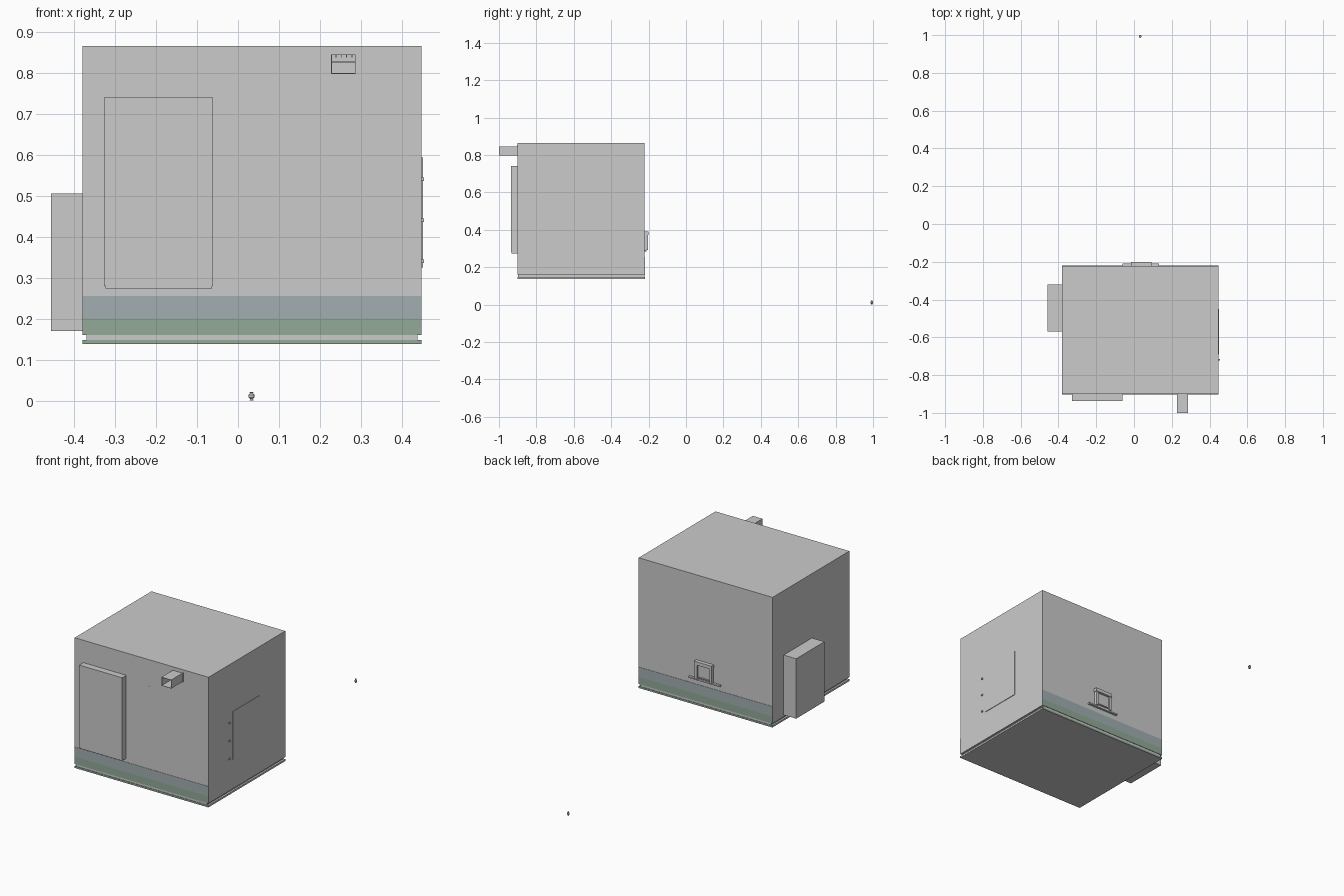
import bpy, bmesh, math

if "Cube" in bpy.data.objects:
    bpy.data.objects.remove(bpy.data.objects["Cube"])


def material(name, rgb):
    m = bpy.data.materials.new(name)
    m.diffuse_color = (*rgb, 1)
    m.use_nodes = True
    m.node_tree.nodes["Principled BSDF"].inputs["Base Color"].default_value = m.diffuse_color
    return m


def finish(name, bm, mat=None):
    bmesh.ops.recalc_face_normals(bm, faces=bm.faces)
    me = bpy.data.meshes.new(name)
    bm.to_mesh(me)
    bm.free()
    ob = bpy.data.objects.new(name, me)
    bpy.context.collection.objects.link(ob)
    if mat:
        me.materials.append(mat)
    return ob


def box(name, x, y, z, mat=None):
    """Axis-aligned box from (min, max) pairs."""
    bm = bmesh.new()
    bmesh.ops.create_cube(bm, size=1)
    for v in bm.verts:
        v.co = [(a + b) / 2 + c * (b - a) for (a, b), c in zip((x, y, z), v.co)]
    return finish(name, bm, mat)


def lathe(name, profile, centre, steps=12):
    """Spin a (radius, height) profile about z."""
    bm = bmesh.new()
    vs = [bm.verts.new((r, 0, h)) for r, h in profile]
    es = [bm.edges.new(p) for p in zip(vs, vs[1:])]
    bmesh.ops.spin(bm, geom=vs + es, cent=(0, 0, 0), axis=(0, 0, 1),
                   angle=math.tau, steps=steps)
    bmesh.ops.remove_doubles(bm, verts=bm.verts, dist=1e-5)
    bmesh.ops.translate(bm, verts=bm.verts, vec=centre)
    return finish(name, bm)


slate = material("damp_slate", (0.36, 0.43, 0.44))
moss = material("damp_moss", (0.29, 0.40, 0.31))

X0, X1, Y0, Y1 = -0.38, 0.448, -0.90, -0.222

# Room shell, recessed plinth and floor slab
box("room_walls", (X0, X1), (Y0, Y1), (0.16, 0.865))
box("plinth", (X0 + 0.01, X1 - 0.01), (Y0 + 0.001, Y1 - 0.001), (0.147, 0.161))
box("floor_slab", (X0, X1), (Y0, Y1), (0.138, 0.148))

# Damp stain bands along front and back walls
for side, y in (("front", Y0), ("back", Y1)):
    span = (y - 0.0015, y + 0.0015)
    box(side + "_stain_upper", (X0, X1), span, (0.20, 0.255), slate)
    box(side + "_stain_lower", (X0, X1), span, (0.16, 0.20), moss)
    box(side + "_stain_base", (X0, X1), span, (0.138, 0.148), moss)

# Alcoves projecting out of the left and front walls
box("left_alcove", (-0.457, X0), (-0.57, -0.32), (0.17, 0.505))
box("front_alcove", (-0.327, -0.061), (-0.936, Y0), (0.28, 0.74))
box("front_alcove_sill", (-0.324, -0.063), (-0.934, Y0), (0.274, 0.28))

# Vent duct: open-ended tube with a rail inside
dx0, dx1, dz0, dz1, t = 0.227, 0.287, 0.797, 0.845, 0.002
dy = (-1.0, Y0)
box("duct_top", (dx0, dx1), dy, (dz1 - t, dz1))
box("duct_bottom", (dx0, dx1), dy, (dz0, dz0 + t))
for name, a in (("left", dx0), ("right", dx1 - t)):
    box("duct_side_" + name, (a, a + t), dy, (dz0, dz1))
box("duct_rail", (dx0, dx1), (-0.908, Y0), (0.825, 0.828))
for i in range(4):
    x = 0.238 + i * 0.013
    box(f"duct_hook_{i}", (x, x + 0.002), (-0.906, Y0), (0.837, 0.843))
box("duct_bracket", (0.290, 0.293), (-0.903, Y0), (0.797, 0.85))

# Panel inside the front wall and small wall switch
box("inner_panel", (0.199, 0.313), (Y0, Y0 + 0.003), (0.605, 0.80))
box("wall_switch", (0.081, 0.084), (-0.902, Y0), (0.70, 0.718))

# Door panel skin and hinges on the right wall
box("right_door", (X1, X1 + 0.003), (-0.69, -0.45), (0.325, 0.593))
for i, z in enumerate((0.34, 0.44, 0.54)):
    box(f"hinge_{i}", (X1, 0.454), (-0.722, -0.714), (z - 0.004, z + 0.004))

# Fireplace on the back wall: hearth, jambs, mantel, firebox
box("hearth", (-0.062, 0.132), (Y1, -0.210), (0.283, 0.291))
box("firebox", (0.0, 0.075), (Y1, -0.212), (0.291, 0.37))
for name, x in (("left", -0.015), ("right", 0.075)):
    box("jamb_" + name, (x, x + 0.014), (Y1, -0.204), (0.291, 0.372))
box("mantel", (-0.017, 0.092), (Y1, -0.201), (0.372, 0.391))
box("grate", (0.005, 0.07), (-0.212, -0.206), (0.298, 0.304))

# Small detached knob far behind the room
knob = lathe("loose_knob", [(0, 0), (0.005, 0), (0.0035, 0.004), (0.007, 0.008),
                            (0.007, 0.014), (0.0035, 0.018), (0.005, 0.021), (0, 0.021)],
             (0.033, 0.993, 0))
